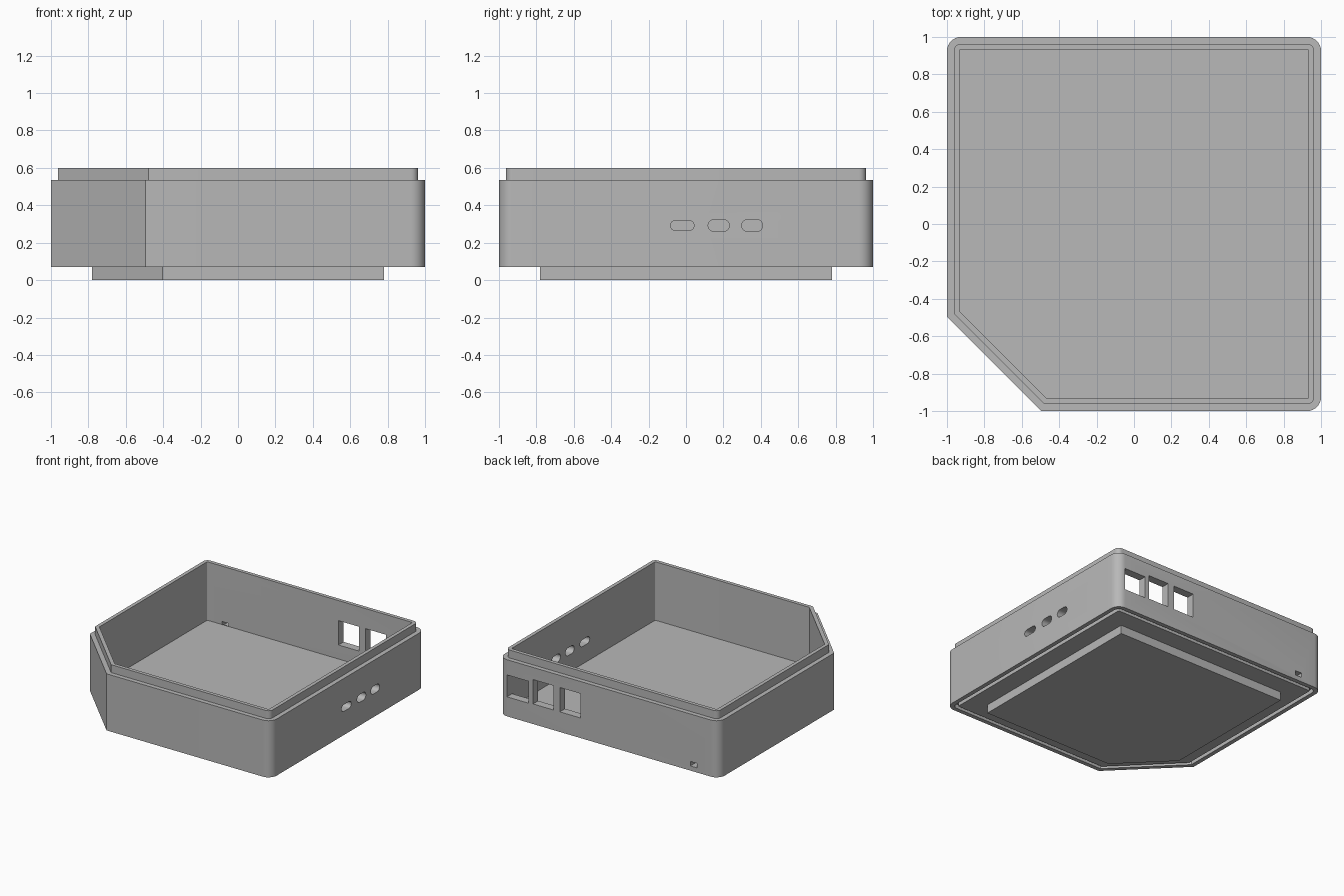
import bpy, bmesh, math
from mathutils import Vector

default = bpy.data.objects.get("Cube")
if default:
    bpy.data.objects.remove(default)

RADIUS = 0.075      # outer corner fillet
CUT = 0.495         # where the cut-off corner meets the straight walls
STEPS = 8

grey = bpy.data.materials.new("plain grey")
grey.use_nodes = True
colour = (0.48, 0.48, 0.48, 1)
grey.diffuse_color = colour
grey.node_tree.nodes["Principled BSDF"].inputs["Base Color"].default_value = colour


def outline(inset):
    """Square with three rounded corners and one cut-off corner, offset inwards."""
    r = max(RADIUS - inset, 0)
    c = 1 - max(RADIUS, inset)
    pts = []
    for sx, sy, start in ((1, -1, -90), (1, 1, 0), (-1, 1, 90)):
        for i in range(STEPS + 1):
            a = math.radians(start + 90 * i / STEPS)
            pts.append((sx * c + r * math.cos(a), sy * c + r * math.sin(a)))
    e = 1 - inset
    k = CUT - inset * math.tan(math.pi / 8)
    return pts + [(-e, -k), (-k, -e)]


def finish(bm, name):
    bmesh.ops.remove_doubles(bm, verts=bm.verts, dist=0.0001)
    bmesh.ops.recalc_face_normals(bm, faces=bm.faces)
    mesh = bpy.data.meshes.new(name)
    bm.to_mesh(mesh)
    bm.free()
    mesh.materials.append(grey)
    ob = bpy.data.objects.new(name, mesh)
    bpy.context.collection.objects.link(ob)
    return ob


def loft(name, profile):
    """Join offset outlines through (inset, z) steps and cap both ends."""
    bm = bmesh.new()
    loops = [[bm.verts.new((x, y, z)) for x, y in outline(d)] for d, z in profile]
    n = len(loops[0])
    for a, b in zip(loops, loops[1:]):
        for i in range(n):
            j = (i + 1) % n
            bm.faces.new((a[i], a[j], b[j], b[i]))
    bm.faces.new(loops[0])
    bm.faces.new(loops[-1])
    return finish(bm, name)


def prism(name, pts, push):
    """Extrude a planar outline along a vector."""
    bm = bmesh.new()
    face = bm.faces.new([bm.verts.new(p) for p in pts])
    new = bmesh.ops.extrude_face_region(bm, geom=[face], use_keep_orig=True)["geom"]
    verts = [v for v in new if isinstance(v, bmesh.types.BMVert)]
    bmesh.ops.translate(bm, verts=verts, vec=Vector(push))
    return finish(bm, name)


def slot(y0, y1, z0, z1):
    """Stadium-shaped cutter through the left wall."""
    r = (z1 - z0) / 2
    pts = []
    for cy, start in ((y1 - r, -90), (y0 + r, 90)):
        for i in range(STEPS + 1):
            a = math.radians(start + 180 * i / STEPS)
            pts.append((0.85, cy + r * math.cos(a), z0 + r + r * math.sin(a)))
    return prism("slot_cutter", pts, (0.3, 0, 0))


def window(x0, x1, z0, z1):
    """Rectangular cutter through the back wall."""
    pts = [(x0, 0.85, z0), (x1, 0.85, z0), (x1, 0.85, z1), (x0, 0.85, z1)]
    return prism("window_cutter", pts, (0, 0.3, 0))


# Tray: foot plate, underside groove, outer wall, stepped lip, inner wall, floor
tray = loft("enclosure_tray", [
    (0.22, 0), (0.22, 0.07),
    (0.065, 0.07), (0.065, 0.105), (0.035, 0.105), (0.035, 0.07),
    (0, 0.07), (0, 0.535),
    (0.037, 0.535), (0.037, 0.6),
    (0.067, 0.6), (0.067, 0.12),
])

# Openings: three side slots, three back ports and a small cable hole
cutters = [
    slot(-0.083, 0.043, 0.264, 0.32),
    slot(0.118, 0.232, 0.26, 0.324),
    slot(0.297, 0.41, 0.26, 0.324),
    window(0.73, 0.928, 0.23, 0.41),
    window(0.505, 0.69, 0.235, 0.435),
    window(0.26, 0.447, 0.235, 0.435),
    window(-0.8, -0.74, 0.122, 0.145),
]
# The cable hole dips below floor level only inside the wall
cutters.append(prism("hole_cutter", [(-0.8, 0.934, 0.108), (-0.74, 0.934, 0.108),
                                     (-0.74, 0.934, 0.14), (-0.8, 0.934, 0.14)],
                     (0, 0.2, 0)))

bpy.ops.object.select_all(action="DESELECT")
bpy.context.view_layer.objects.active = tray
tray.select_set(True)
for cutter in cutters:
    cutter.hide_render = True
    mod = tray.modifiers.new("opening", "BOOLEAN")
    mod.operation = "DIFFERENCE"
    mod.solver = "EXACT"
    mod.object = cutter
    bpy.ops.object.modifier_apply(modifier=mod.name)
    bpy.data.objects.remove(cutter)

bpy.ops.object.shade_smooth_by_angle(angle=math.radians(30))
